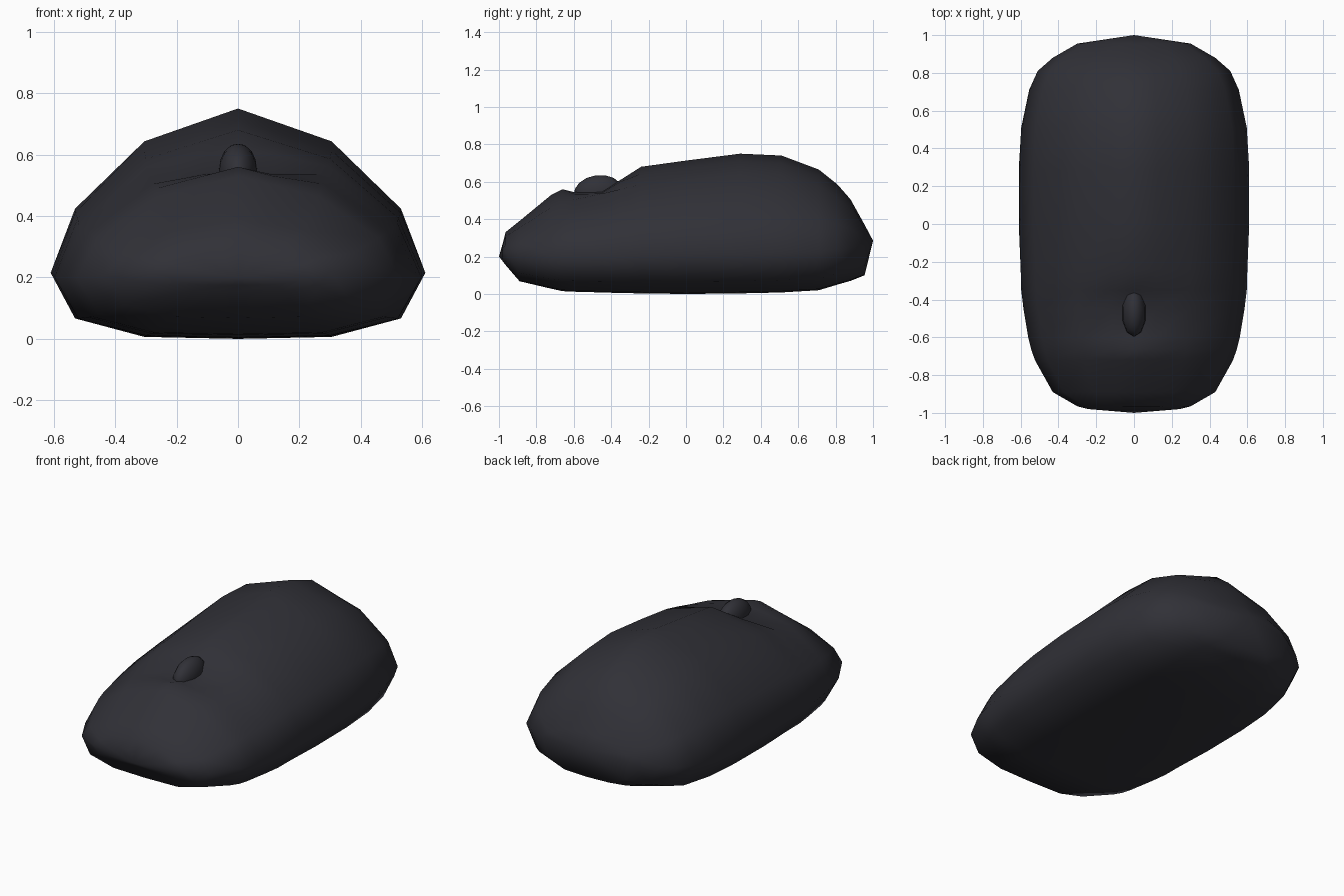
import bpy, bmesh, math

if "Cube" in bpy.data.objects:
    bpy.data.objects.remove(bpy.data.objects["Cube"])

shell_mat = bpy.data.materials.new("charcoal plastic")
shell_mat.diffuse_color = (0.03, 0.03, 0.038, 1)
shell_mat.use_nodes = True
shell_mat.node_tree.nodes["Principled BSDF"].inputs["Base Color"].default_value = shell_mat.diffuse_color


def finish(bm, name):
    """Turn a bmesh into a smooth shaded object."""
    bmesh.ops.recalc_face_normals(bm, faces=bm.faces)
    me = bpy.data.meshes.new(name)
    bm.to_mesh(me)
    bm.free()
    for p in me.polygons:
        p.use_smooth = True
    me.materials.append(shell_mat)
    ob = bpy.data.objects.new(name, me)
    bpy.context.collection.objects.link(ob)
    return ob


# Body stations: y, half width, widest z, top z, bottom z, top z without wheel well
stations = [
    (-0.98, 0.24, 0.22, 0.27, 0.175, 0.27),
    (-0.965, 0.30, 0.22, 0.33, 0.155, 0.33),
    (-0.89, 0.43, 0.21, 0.39, 0.068, 0.39),
    (-0.72, 0.525, 0.20, 0.53, 0.028, 0.53),
    (-0.66, 0.545, 0.20, 0.56, 0.015, 0.56),
    (-0.60, 0.56, 0.20, 0.545, 0.012, 0.58),
    (-0.45, 0.585, 0.20, 0.55, 0.008, 0.62),
    (-0.35, 0.597, 0.20, 0.61, 0.005, 0.65),
    (-0.24, 0.60, 0.21, 0.68, 0.003, 0.68),
    (0.00, 0.61, 0.215, 0.713, 0.0, 0.713),
    (0.29, 0.61, 0.215, 0.75, 0.003, 0.75),
    (0.51, 0.597, 0.22, 0.74, 0.008, 0.74),
    (0.71, 0.555, 0.225, 0.665, 0.02, 0.665),
    (0.81, 0.51, 0.235, 0.585, 0.05, 0.585),
    (0.88, 0.43, 0.25, 0.505, 0.07, 0.505),
    (0.955, 0.30, 0.265, 0.37, 0.10, 0.37),
]


def section(y, w, zm, zt, zb, zs):
    """Closed cross-section, mirrored across x = 0."""
    up, down = zs - zm, zm - zb
    right = [
        (0.2, min(zt - 0.01, zm + 0.92 * up)),
        (0.5, zm + 0.80 * up), (0.87, zm + 0.39 * up), (1.0, zm),
        (0.87, zm - 0.69 * down), (0.5, zm - 0.97 * down)]
    pts = [(0, zt)] + right + [(0, zb)] + [(-x, z) for x, z in reversed(right)]
    return [(x * w, y, z) for x, z in pts]


# Body: loft the sections and close both ends on a point
bm = bmesh.new()
rings = [[bm.verts.new(p) for p in section(*s)] for s in stations]
n = len(rings[0])
for a, b in zip(rings, rings[1:]):
    for i in range(n):
        j = (i + 1) % n
        bm.faces.new((a[i], a[j], b[j], b[i]))
for ring, tip in ((rings[0], (0, -1.0, 0.2)), (rings[-1], (0, 1.0, 0.285))):
    t = bm.verts.new(tip)
    for i in range(n):
        bm.faces.new((ring[i], ring[(i + 1) % n], t))
finish(bm, "mouse_body")

# Scroll wheel: low-poly ellipsoid sunk into the well
bm = bmesh.new()
bmesh.ops.create_uvsphere(bm, u_segments=10, v_segments=8, radius=1)
wheel = finish(bm, "scroll_wheel")
wheel.scale = (0.065, 0.13, 0.09)
wheel.location = (0, -0.47, 0.545)
wheel.rotation_euler = (math.radians(8), 0, 0)
